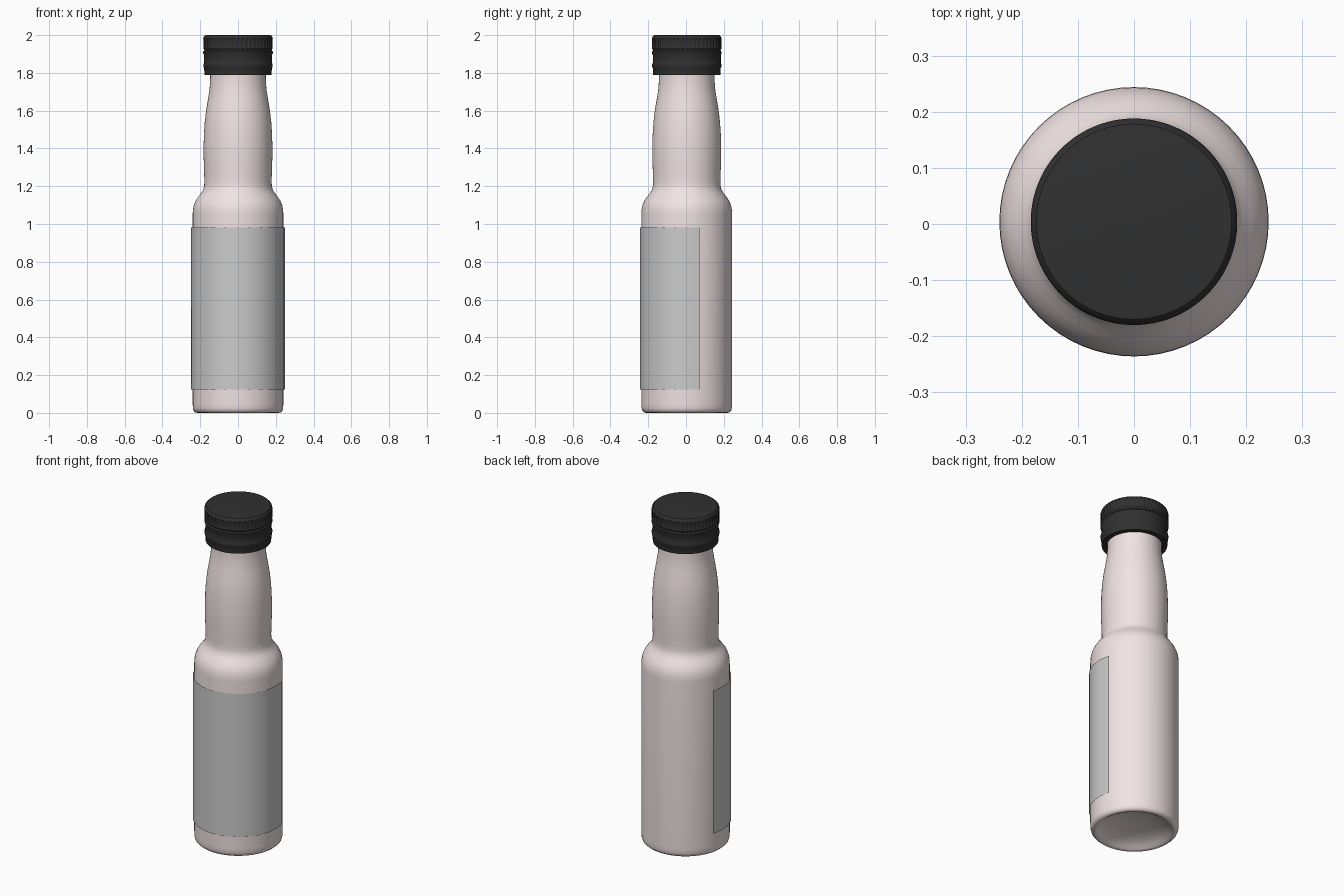
import bpy, bmesh, math

if "Cube" in bpy.data.objects:
    bpy.data.objects.remove(bpy.data.objects["Cube"])

CY = 0.004  # axis offset: the label only covers the front


def material(name, rgb):
    m = bpy.data.materials.new(name)
    m.diffuse_color = (*rgb, 1)
    m.use_nodes = True
    m.node_tree.nodes["Principled BSDF"].inputs["Base Color"].default_value = m.diffuse_color
    return m


def sweep(name, profile, segs, start=0.0, span=math.tau, mat=None, ridge=None, angle=40):
    """Revolve (radius, z) points about the z axis; radius 0 makes a pole."""
    bm = bmesh.new()
    closed = abs(span - math.tau) < 1e-6
    count = segs if closed else segs + 1
    rings = []
    for k, (r, z) in enumerate(profile):
        if r == 0:
            rings.append([bm.verts.new((0, CY, z))] * count)
            continue
        ring = []
        for i in range(count):
            a = start + span * i / segs
            rr = r - (ridge(k, i) if ridge else 0)
            ring.append(bm.verts.new((rr * math.cos(a), CY + rr * math.sin(a), z)))
        rings.append(ring)
    for lo, hi in zip(rings, rings[1:]):
        for i in range(segs):
            j = (i + 1) % count
            quad = list(dict.fromkeys((lo[i], lo[j], hi[j], hi[i])))
            bm.faces.new(quad)
    me = bpy.data.meshes.new(name)
    bm.to_mesh(me)
    bm.free()
    ob = bpy.data.objects.new(name, me)
    bpy.context.collection.objects.link(ob)
    if mat:
        me.materials.append(mat)
    bpy.ops.object.select_all(action='DESELECT')
    ob.select_set(True)
    bpy.context.view_layer.objects.active = ob
    bpy.ops.object.shade_smooth_by_angle(angle=math.radians(angle))
    return ob


# Bottle: hollowed base, straight body, shoulder, bulged neck
bottle = [(0, 0.05), (0.08, 0.046), (0.15, 0.033), (0.19, 0.015), (0.205, 0.004),
          (0.215, 0.0), (0.226, 0.003), (0.235, 0.011), (0.239, 0.025), (0.24, 0.05),
          (0.24, 0.55), (0.24, 1.05), (0.239, 1.075), (0.234, 1.1), (0.224, 1.124),
          (0.209, 1.146), (0.194, 1.165), (0.184, 1.182), (0.179, 1.203), (0.178, 1.23),
          (0.180, 1.29), (0.182, 1.36), (0.182, 1.42), (0.180, 1.48), (0.176, 1.54),
          (0.169, 1.60), (0.159, 1.66), (0.151, 1.71), (0.148, 1.75), (0.147, 1.79),
          (0.147, 1.95), (0, 1.95)]
sweep("bottle", bottle, 64, mat=material("pale_pink", (0.88, 0.77, 0.77)), angle=60)

# Screw cap: open skirt, bead, groove and a knurled grip band
cap = [(0.15, 1.80), (0.15, 1.79), (0.178, 1.79), (0.179, 1.825), (0.183, 1.832), (0.184, 1.845),
       (0.180, 1.853), (0.180, 1.895), (0.184, 1.903), (0.184, 1.912), (0.178, 1.92),
       (0.184, 1.93), (0.184, 1.936), (0.184, 1.975), (0.184, 1.982), (0.181, 1.992),
       (0.174, 1.999), (0.168, 2.0), (0, 2.0)]
GRIP = (12, 13)
sweep("screw_cap", cap, 192, mat=material("black", (0.03, 0.03, 0.03)),
      ridge=lambda k, i: 0.005 if k in GRIP and i % 4 in (0, 1) else 0, angle=35)

# Label: thin open sheet wrapped around the front
sweep("label", [(0.248, 0.125), (0.248, 0.982)], 14,
      start=math.radians(-198), span=math.radians(214))
